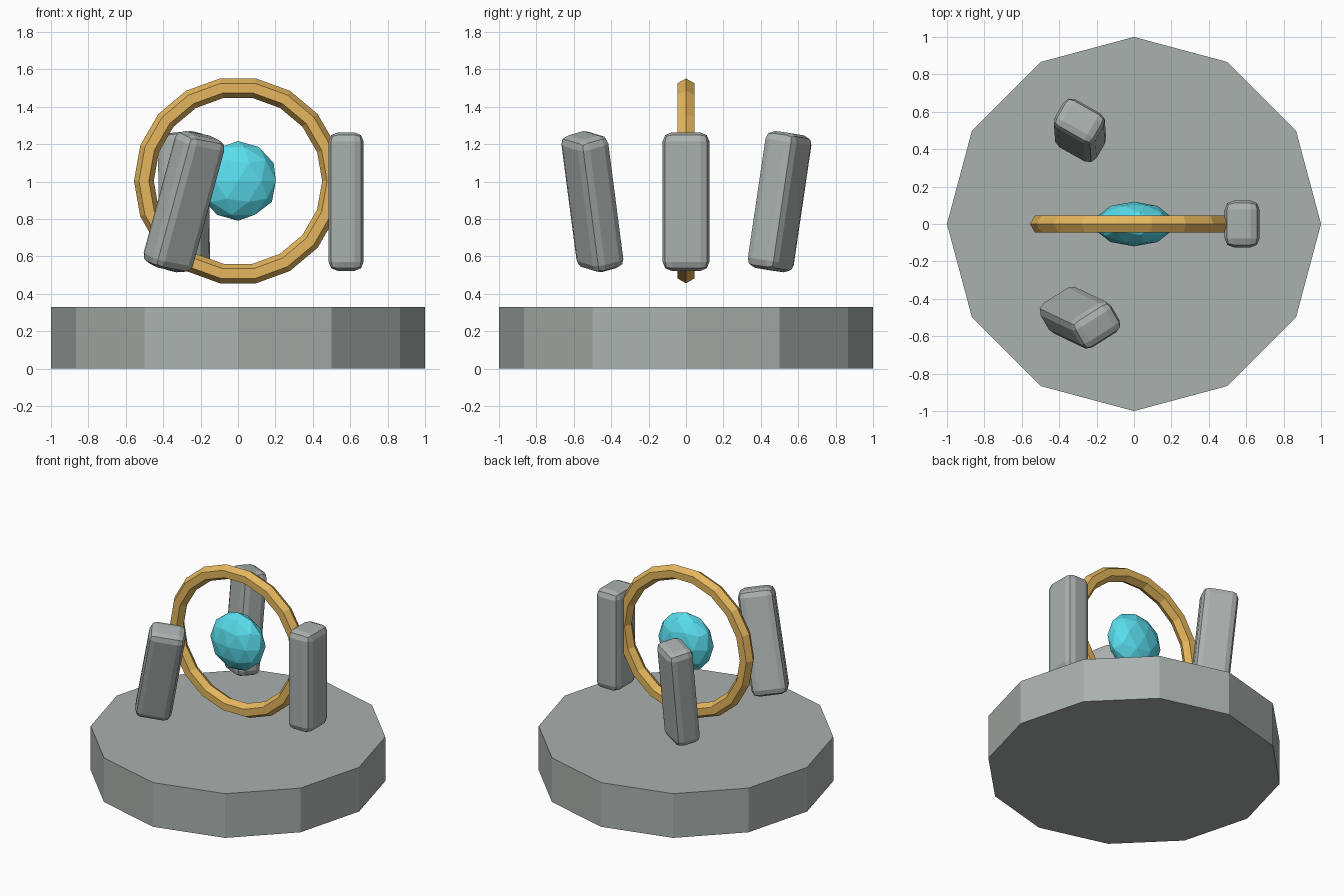
import bpy
from math import pi, radians, cos, sin

if "Cube" in bpy.data.objects:
    bpy.data.objects.remove(bpy.data.objects["Cube"])


def colour(name, rgb):
    mat = bpy.data.materials.new(name)
    mat.diffuse_color = (*rgb, 1)
    mat.use_nodes = True
    mat.node_tree.nodes["Principled BSDF"].inputs["Base Color"].default_value = mat.diffuse_color
    return mat


def finish(name, mat):
    ob = bpy.context.object
    ob.name = name
    ob.data.materials.append(mat)
    return ob


STONE = colour("stone", (0.40, 0.44, 0.42))
GOLD = colour("gold", (0.78, 0.47, 0.11))
CYAN = colour("cyan", (0.10, 0.73, 0.85))

# Twelve-sided base slab
bpy.ops.mesh.primitive_cylinder_add(vertices=12, radius=1, depth=0.33,
                                    location=(0, 0, 0.165))
finish("base", STONE)

# Upright floating ring
MID_Z = 1.004
bpy.ops.mesh.primitive_torus_add(major_segments=18, minor_segments=6,
                                 major_radius=0.503, minor_radius=0.053,
                                 location=(0, 0, MID_Z), rotation=(pi / 2, 0, 0))
finish("ring", GOLD)

# Flattened crystal in the middle of the ring
bpy.ops.mesh.primitive_ico_sphere_add(subdivisions=2, radius=0.213,
                                      location=(0, 0, MID_Z))
finish("crystal", CYAN).scale = (1, 0.56, 1)

# Three floating standing stones, each leaning further than the last
for i in range(3):
    a = radians(120 * i)
    bpy.ops.mesh.primitive_cube_add(size=1)
    stone = finish(f"standing_stone_{i + 1}", STONE)
    for v in stone.data.vertices:
        v.co.x *= 0.187
        v.co.y *= 0.25
        v.co.z *= 0.74
    stone.location = (0.578 * cos(a), 0.578 * sin(a), 0.893)
    stone.rotation_euler = (0.082 * i, -0.122 * i, -a)
    bevel = stone.modifiers.new("soft_edges", 'BEVEL')
    bevel.width = 0.048
    bevel.segments = 2
